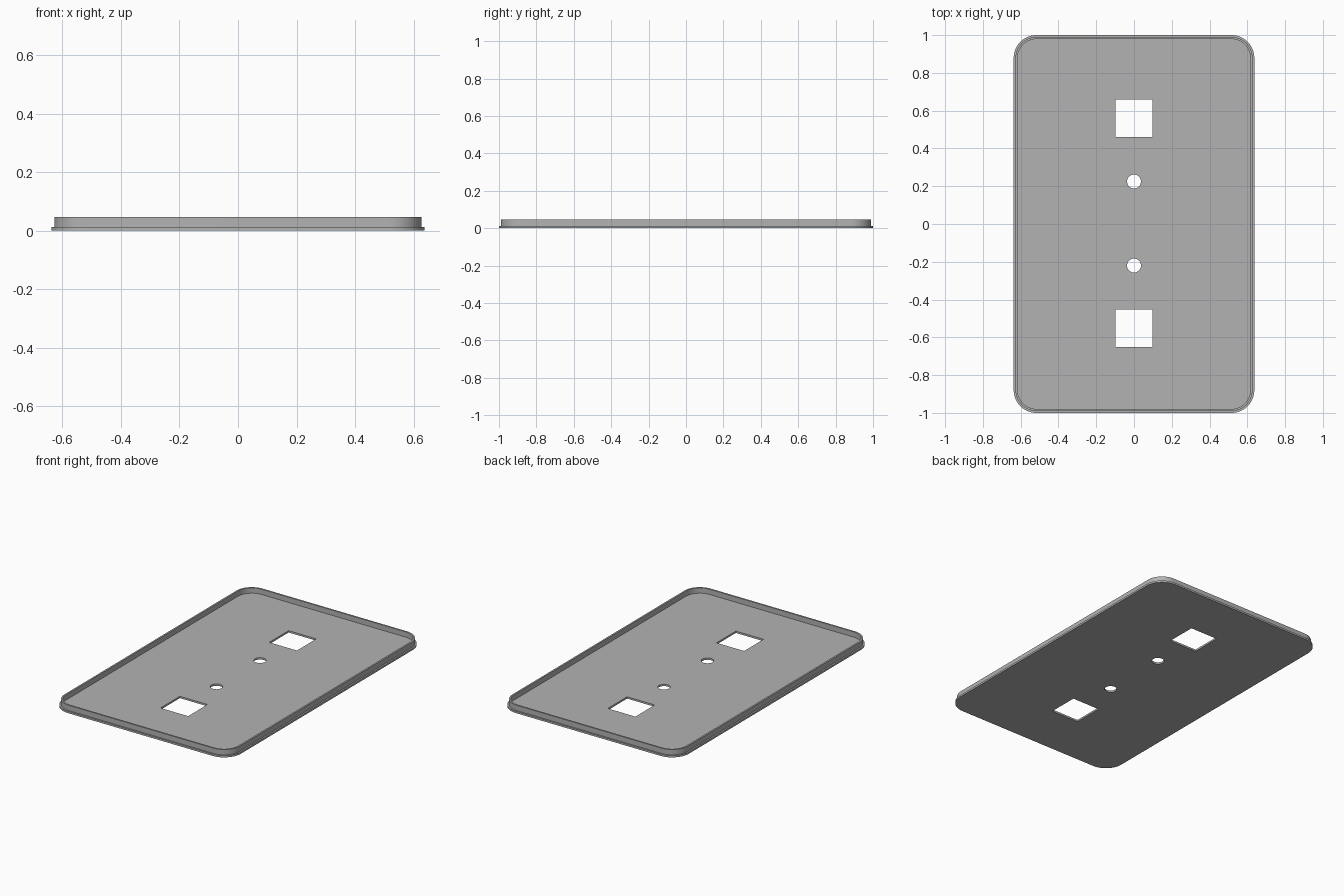
import bpy, bmesh, math
from mathutils import Matrix

HALF_X, HALF_Y, RADIUS = 0.637, 1.0, 0.12
PLATE_Z, RIM_Z = 0.012, 0.046
SEGMENTS = 12

old = bpy.data.objects.get("Cube")
if old:
    bpy.data.objects.remove(old, do_unlink=True)

grey = bpy.data.materials.new("plain grey")
grey.use_nodes = True
colour = (0.45, 0.45, 0.45, 1)
grey.diffuse_color = colour
grey.node_tree.nodes["Principled BSDF"].inputs["Base Color"].default_value = colour


def rounded_loop(bm, inset, z):
    """Rounded rectangle of vertices, inset from the plate edge."""
    r = RADIUS - inset
    verts = []
    for corner, (sx, sy) in enumerate([(1, 1), (-1, 1), (-1, -1), (1, -1)]):
        for i in range(SEGMENTS + 1):
            a = (corner + i / SEGMENTS) * math.pi / 2
            verts.append(bm.verts.new((sx * (HALF_X - RADIUS) + r * math.cos(a),
                                       sy * (HALF_Y - RADIUS) + r * math.sin(a), z)))
    return verts


def make_object(name, bm):
    bmesh.ops.recalc_face_normals(bm, faces=bm.faces)
    mesh = bpy.data.meshes.new(name)
    bm.to_mesh(mesh)
    bm.free()
    mesh.materials.append(grey)
    obj = bpy.data.objects.new(name, mesh)
    bpy.context.collection.objects.link(obj)
    return obj


# Cover plate: flange, raised rim and recessed floor as one stepped section
section = [(0, 0), (0, PLATE_Z), (0.01, PLATE_Z), (0.01, RIM_Z),
           (0.021, RIM_Z), (0.021, PLATE_Z)]
bm = bmesh.new()
loops = [rounded_loop(bm, inset, z) for inset, z in section]
for low, high in zip(loops, loops[1:]):
    for i in range(len(low)):
        j = (i + 1) % len(low)
        bm.faces.new((low[i], low[j], high[j], high[i]))
bm.faces.new(loops[0][::-1])
bm.faces.new(loops[-1])
plate = make_object("cover_plate", bm)

# Cutters: two square windows and two round screw holes
bm = bmesh.new()
for y in (0.56, -0.552):
    bmesh.ops.create_cube(bm, size=0.198, matrix=Matrix.Translation((0, y, 0)))
for y in (0.225, -0.22):
    bmesh.ops.create_cone(bm, cap_ends=True, segments=32, radius1=0.037, radius2=0.037,
                          depth=0.2, matrix=Matrix.Translation((0, y, 0)))
cutter = make_object("hole_cutter", bm)
cutter.hide_render = True

# Cut the holes, then drop the cutter
cut = plate.modifiers.new("holes", "BOOLEAN")
cut.operation = "DIFFERENCE"
cut.solver = "EXACT"
cut.object = cutter
bpy.ops.object.select_all(action="DESELECT")
plate.select_set(True)
bpy.context.view_layer.objects.active = plate
bpy.ops.object.modifier_apply(modifier=cut.name)
bpy.data.objects.remove(cutter, do_unlink=True)
bpy.ops.object.shade_smooth_by_angle(angle=math.radians(30))
